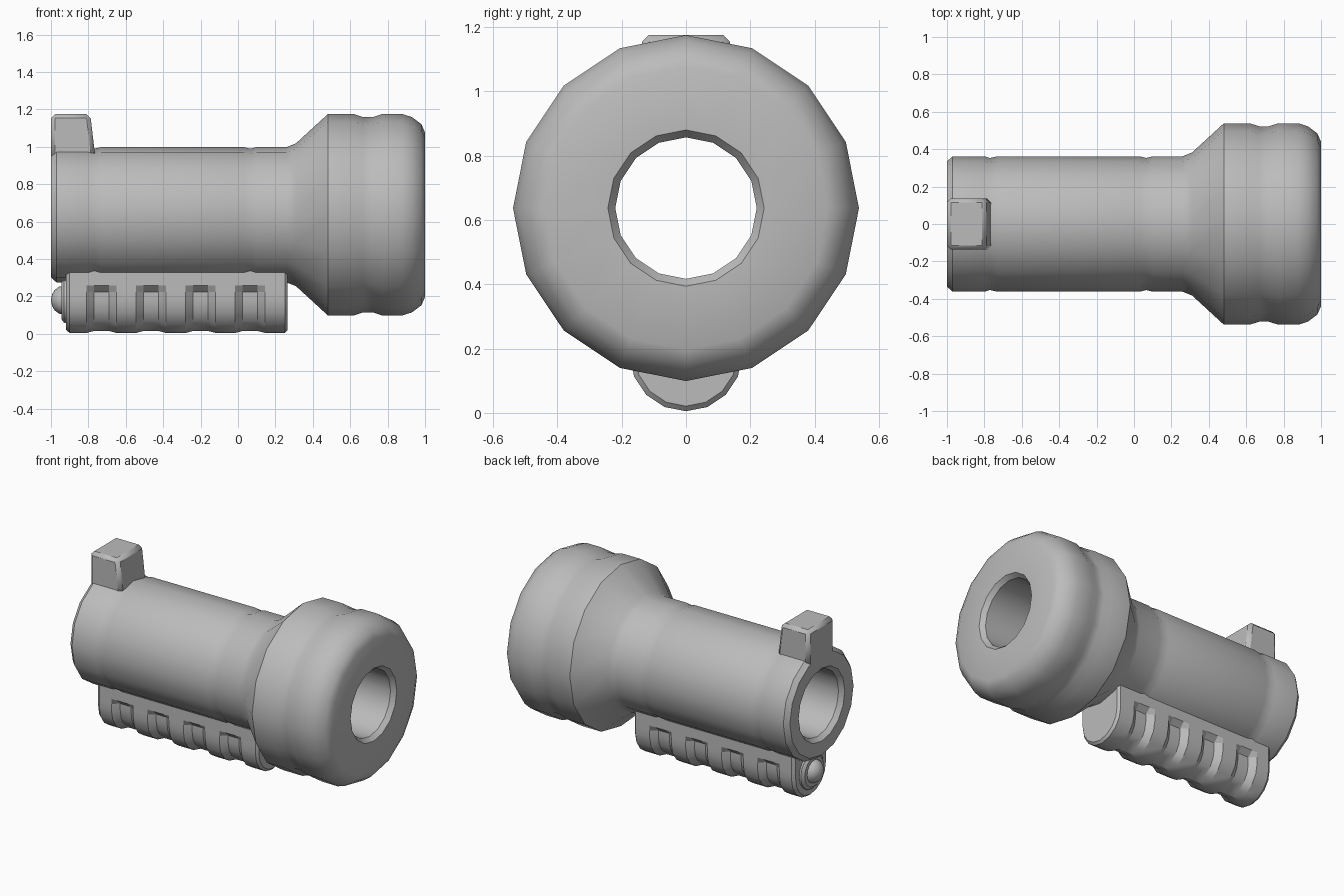
import bpy, bmesh
from math import sin, cos, pi, radians

if "Cube" in bpy.data.objects:
    bpy.data.objects.remove(bpy.data.objects["Cube"])

grey = bpy.data.materials.new("plain grey")
grey.use_nodes = True
grey.diffuse_color = (0.5, 0.5, 0.5, 1)
grey.node_tree.nodes["Principled BSDF"].inputs["Base Color"].default_value = (0.5, 0.5, 0.5, 1)

AXIS_Z = 0.637
SIDES = 16


def finish(name, bm, angle=30):
    bmesh.ops.recalc_face_normals(bm, faces=bm.faces)
    mesh = bpy.data.meshes.new(name)
    bm.to_mesh(mesh)
    bm.free()
    mesh.materials.append(grey)
    obj = bpy.data.objects.new(name, mesh)
    bpy.context.collection.objects.link(obj)
    bpy.ops.object.select_all(action="DESELECT")
    obj.select_set(True)
    bpy.context.view_layer.objects.active = obj
    bpy.ops.object.shade_smooth_by_angle(angle=radians(angle))
    return obj


def loft(name, rings, loop=False, angle=30):
    """Skin a row of equal rings; loop joins the last to the first, else cap both."""
    bm = bmesh.new()
    rows = [[bm.verts.new(p) for p in ring] for ring in rings]
    pairs = list(zip(rows, rows[1:]))
    if loop:
        pairs.append((rows[-1], rows[0]))
    else:
        bm.faces.new(rows[0])
        bm.faces.new(rows[-1])
    for a, b in pairs:
        for i in range(len(a)):
            j = (i + 1) % len(a)
            bm.faces.new((a[i], a[j], b[j], b[i]))
    return finish(name, bm, angle)


def circle(x, r, z):
    steps = [2 * pi * i / SIDES for i in range(SIDES)]
    return [(x, r * sin(t), z + r * cos(t)) for t in steps]


# Hollow barrel with flared head: outer skin, then back through the bore
outer = [(-1, 0.335), (-0.97, 0.362), (-0.8, 0.362), (-0.77, 0.353), (-0.73, 0.362),
         (0.03, 0.362), (0.065, 0.353), (0.1, 0.362), (0.26, 0.362), (0.31, 0.382),
         (0.48, 0.538), (0.62, 0.538), (0.67, 0.522), (0.72, 0.522), (0.77, 0.538),
         (0.88, 0.538), (0.93, 0.522), (0.98, 0.485), (1, 0.44)]
bore = [(1, 0.243), (0.97, 0.22), (-0.97, 0.22), (-1, 0.243)]
loft("barrel", [circle(x, r, AXIS_Z) for x, r in outer + bore], loop=True)

# Raised block on top of the rear collar, its front face leaning
bm = bmesh.new()
bmesh.ops.create_cube(bm, size=1)
for v in bm.verts:
    top, fore = v.co.z > 0, v.co.x > 0
    v.co.x = (-0.79 if top else -0.76) if fore else -1
    v.co.y *= 0.275
    v.co.z = 1.175 if top else 0.92
sight = finish("sight_block", bm)
bevel = sight.modifiers.new("soft edges", "BEVEL")
bevel.width = 0.022
bevel.segments = 1

# Underslung grip with four scooped finger slots
R, GRIP_Z = 0.175, 0.18
arc = [pi / 2 + pi * i / 8 for i in range(9)]
half_round = [(R * sin(t), GRIP_Z + R * cos(t)) for t in arc]
section = ([(R, 0.34), (R, 0.258), (R, 0.225)] + half_round
           + [(-R, 0.225), (-R, 0.258), (-R, 0.34)])


def grip_ring(x, depth=0.0, inset=0.0):
    ring = []
    for y, z in section:
        scoop = depth if z < 0.25 else 0
        side = abs(y) / R
        y *= 1 - (inset + scoop) / R
        if z < GRIP_Z:
            z = GRIP_Z + (z - GRIP_Z) * (1 - (inset + scoop * (0.3 + 0.4 * side)) / R)
        ring.append((x, y, z))
    return ring


stations = [grip_ring(-0.92, inset=0.016), grip_ring(-0.9)]
for k in range(4):
    c = -0.73 + 0.265 * k
    stations += [grip_ring(c + dx, d) for dx, d in
                 ((-0.08, 0), (-0.04, 0.035), (0.04, 0.035), (0.08, 0))]
stations += [grip_ring(0.25), grip_ring(0.265, inset=0.016)]
loft("grip", stations, angle=25)

# Push button on the rear end of the grip
loft("button_collar", [circle(-0.91, 0.125, GRIP_Z), circle(-0.93, 0.12, GRIP_Z),
                       circle(-0.945, 0.1, GRIP_Z)])
dome = [(-0.93 - 0.07 * sin(t), 0.078 * cos(t)) for t in (0, 0.4, 0.8, 1.15, 1.5)]
loft("button", [circle(x, r, GRIP_Z) for x, r in dome])
